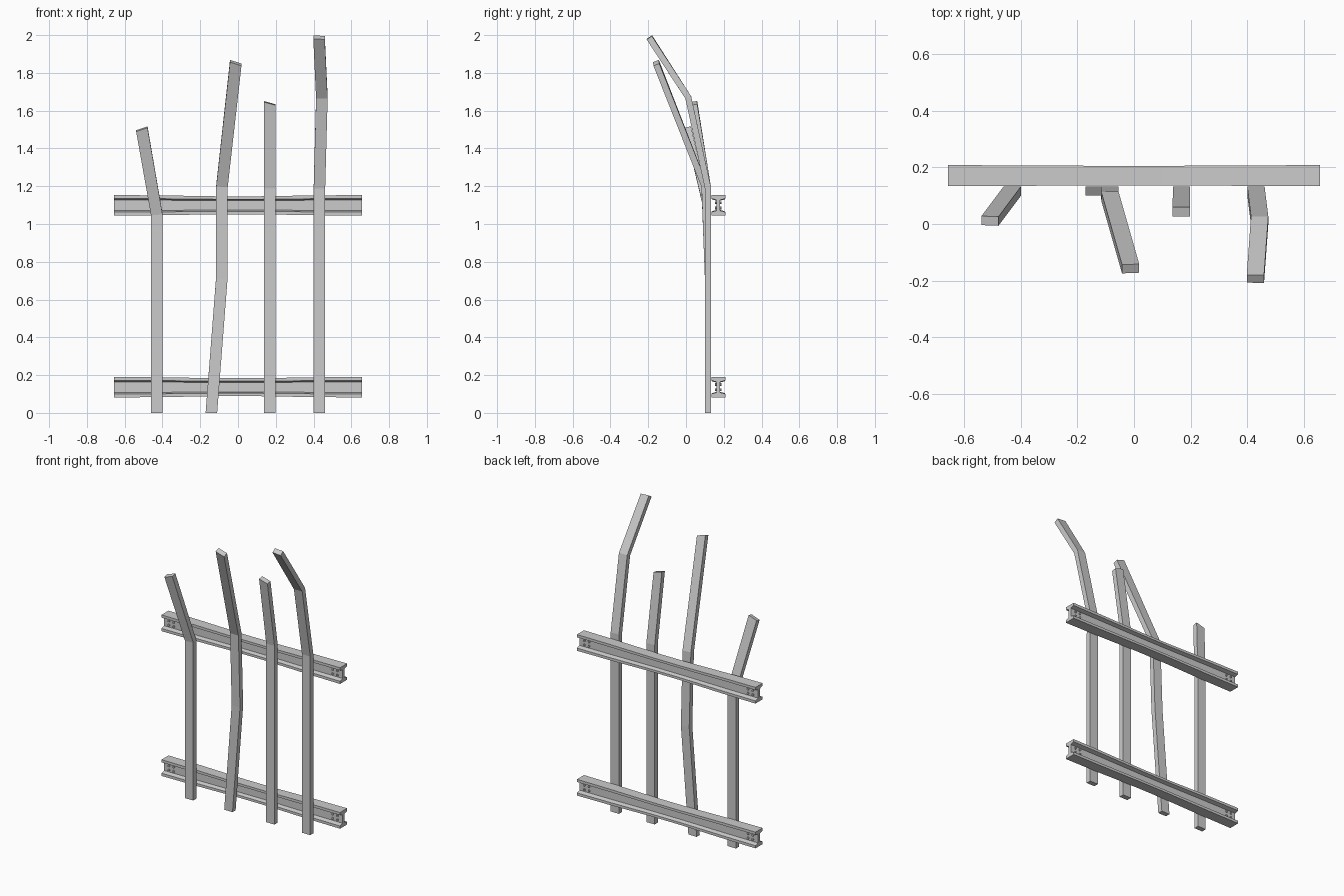
import bpy, bmesh
from math import pi
from mathutils import Vector, Matrix

if "Cube" in bpy.data.objects:
    bpy.data.objects.remove(bpy.data.objects["Cube"])


def finish(bm, name):
    bmesh.ops.recalc_face_normals(bm, faces=bm.faces)
    mesh = bpy.data.meshes.new(name)
    bm.to_mesh(mesh)
    bm.free()
    obj = bpy.data.objects.new(name, mesh)
    bpy.context.collection.objects.link(obj)
    return obj


def loft(bm, rings):
    loops = [[bm.verts.new(p) for p in ring] for ring in rings]
    n = len(loops[0])
    for a, b in zip(loops, loops[1:]):
        for i in range(n):
            j = (i + 1) % n
            bm.faces.new((a[i], a[j], b[j], b[i]))
    bm.faces.new(loops[0])
    bm.faces.new(loops[-1])


# Bent post: rectangular section swept along a path with mitred bends
def post(name, path, end_slope=0.0, w=0.0305, d=0.0165):
    pts = [Vector(p) for p in path]
    rings = []
    for i, p in enumerate(pts):
        if i == 0:
            t = Vector((0, 0, 1))
        elif i == len(pts) - 1:
            t = (p - pts[i - 1]).normalized()
        else:
            t = ((p - pts[i - 1]).normalized() + (pts[i + 1] - p).normalized()).normalized()
        u = (Vector((1, 0, 0)) - t * t.x).normalized()
        v = t.cross(u)
        if i == len(pts) - 1:
            u.z += end_slope
        rings.append([p + u * w * a + v * d * b
                      for a, b in ((-1, -1), (1, -1), (1, 1), (-1, 1))])
    bm = bmesh.new()
    loft(bm, rings)
    finish(bm, name)


# Rail: I-beam that narrows slightly towards the middle, with bolts at both ends
def rail(name, z):
    cy = 0.171
    quarter = [(0.010, 0.028), (0.037, 0.036), (0.037, 0.054)]
    right = quarter + [(y, -h) for y, h in reversed(quarter)]
    # ordered loop: right side going down, then left side going up
    right = [quarter[2], quarter[1], quarter[0]] + [(y, -h) for y, h in quarter]
    profile = right + [(-y, h) for y, h in reversed(right)]
    bm = bmesh.new()
    loft(bm, [[(x, cy + y * s, z + h * s2) for y, h in profile]
              for x, s, s2 in ((-0.657, 1, 1), (-0.42, 0.98, 0.975), (-0.1, 0.93, 0.88),
                               (0.1, 0.93, 0.88), (0.42, 0.98, 0.975), (0.657, 1, 1))])
    finish(bm, name)
    bm = bmesh.new()
    for x in (-0.62, -0.585, 0.585, 0.62):
        for dz in (-0.014, 0.014):
            bmesh.ops.create_cone(
                bm, cap_ends=True, segments=8, radius1=0.007, radius2=0.007, depth=0.034,
                matrix=Matrix.Translation((x, cy, z + dz)) @ Matrix.Rotation(pi / 2, 4, 'X'))
    finish(bm, name + "_bolts")


rail("lower_rail", 0.136)
rail("upper_rail", 1.099)

Y = 0.1165
post("short_post", [(-0.43, Y, 0), (-0.43, Y, 1.05), (-0.509, 0.011, 1.503)], 0.17)
post("crooked_post", [(-0.141, Y, 0), (-0.086, Y, 0.71), (-0.085, 0.098, 1.2),
                      (-0.012, -0.158, 1.853)], -0.22)
post("leaning_post", [(0.168, Y, 0), (0.168, Y, 1.19), (0.167, 0.043, 1.64)], -0.28)
post("tall_post", [(0.431, Y, 0), (0.431, Y, 1.19), (0.444, 0.012, 1.67),
                   (0.429, -0.194, 1.988)], -0.1)
